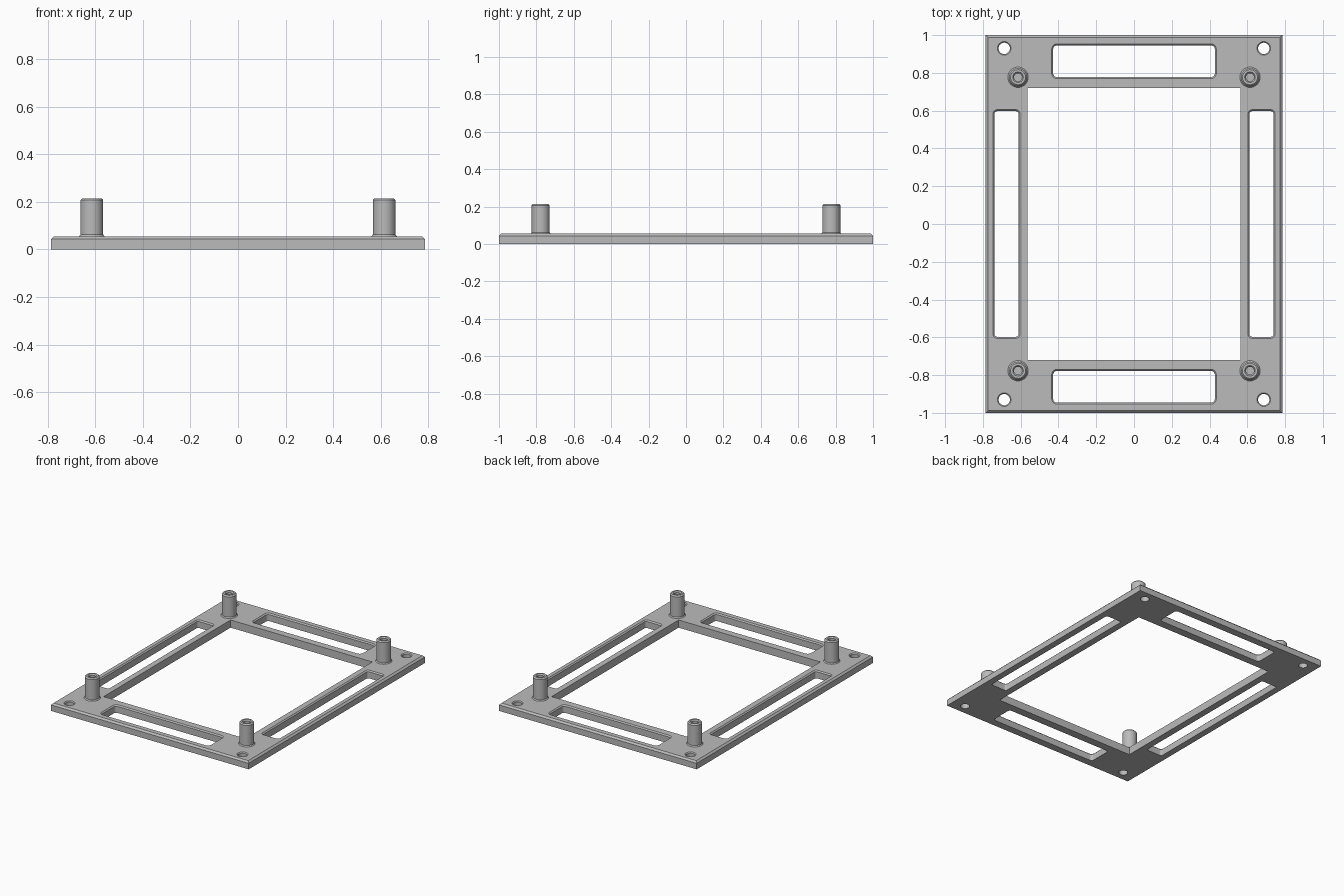
import bpy, bmesh, math

if "Cube" in bpy.data.objects:
    bpy.data.objects.remove(bpy.data.objects["Cube"])

grey = bpy.data.materials.new("matte grey")
grey.use_nodes = True
colour = (0.5, 0.5, 0.5, 1)
grey.diffuse_color = colour
grey.node_tree.nodes["Principled BSDF"].inputs["Base Color"].default_value = colour

TOP = 0.055


def outline(hx, hy, r, steps):
    """Rounded rectangle; a circle when the radius equals both half sizes."""
    if r == 0:
        return [(hx, hy), (-hx, hy), (-hx, -hy), (hx, -hy)]
    pts = []
    for q, (sx, sy) in enumerate([(1, 1), (-1, 1), (-1, -1), (1, -1)]):
        for i in range(steps):
            a = math.pi / 2 * (q + i / (steps - (r < hx)))
            pts.append((sx * (hx - r) + r * math.cos(a), sy * (hy - r) + r * math.sin(a)))
    return pts


def loft(bm, x, y, hx, hy, r, sections, steps=6):
    """Closed solid through outlines grown by g at height z."""
    rings = []
    for g, z in sections:
        pts = outline(hx + g, hy + g, r + g if r else 0, steps)
        rings.append([bm.verts.new((x + px, y + py, z)) for px, py in pts])
    n = len(rings[0])
    for a, b in zip(rings, rings[1:]):
        for i in range(n):
            j = (i + 1) % n
            bm.faces.new((a[i], a[j], b[j], b[i]))
    bm.faces.new(rings[0][::-1])
    bm.faces.new(rings[-1])


def finish(bm, name):
    bmesh.ops.recalc_face_normals(bm, faces=bm.faces)
    mesh = bpy.data.meshes.new(name)
    bm.to_mesh(mesh)
    bm.free()
    mesh.materials.append(grey)
    ob = bpy.data.objects.new(name, mesh)
    bpy.context.collection.objects.link(ob)
    return ob


def smooth(ob):
    bpy.ops.object.select_all(action="DESELECT")
    ob.select_set(True)
    bpy.context.view_layer.objects.active = ob
    bpy.ops.object.shade_smooth_by_angle(angle=math.radians(30))


# Base plate with bevelled upper rim
bm = bmesh.new()
loft(bm, 0, 0, 0.785, 1, 0, [(0, 0), (0, 0.043), (-0.012, TOP)])
plate = finish(bm, "base_plate")

# Openings: centre window, four slots and four screw holes
bm = bmesh.new()
loft(bm, 0, 0, 0.563, 0.72, 0, [(0, -0.1), (0, 0.1)])
flare = [(0, -0.1), (0, TOP - 0.008), (0.008, TOP), (0.008, 0.1)]
for s in (1, -1):
    loft(bm, 0, s * 0.862, 0.428, 0.084, 0.02, flare)
    loft(bm, s * 0.675, 0, 0.063, 0.597, 0.012, flare)
    for t in (1, -1):
        loft(bm, s * 0.687, t * 0.93, 0.03, 0.03, 0.03,
             [(0, -0.1), (0, TOP - 0.006), (0.006, TOP), (0.006, 0.1)], 8)
cutter = finish(bm, "opening_cutter")
cutter.hide_render = True

cut = plate.modifiers.new("openings", "BOOLEAN")
cut.operation = "DIFFERENCE"
cut.solver = "EXACT"
cut.object = cutter
bpy.context.view_layer.objects.active = plate
bpy.ops.object.modifier_apply(modifier=cut.name)
bpy.data.objects.remove(cutter)
smooth(plate)

# Hollow standoffs with a flared foot, bevelled rim and blind bore
profile = [(0.006, 0.05), (0.006, TOP), (0, TOP + 0.007), (0, 0.207), (-0.008, 0.215),
           (-0.02, 0.215), (-0.027, 0.207), (-0.027, 0.08)]
for sx, side in ((1, "left"), (-1, "right")):
    for sy, end in ((-1, "front"), (1, "back")):
        bm = bmesh.new()
        loft(bm, sx * 0.614, sy * 0.777, 0.048, 0.048, 0.048, profile, 8)
        smooth(finish(bm, f"{end}_{side}_standoff"))
